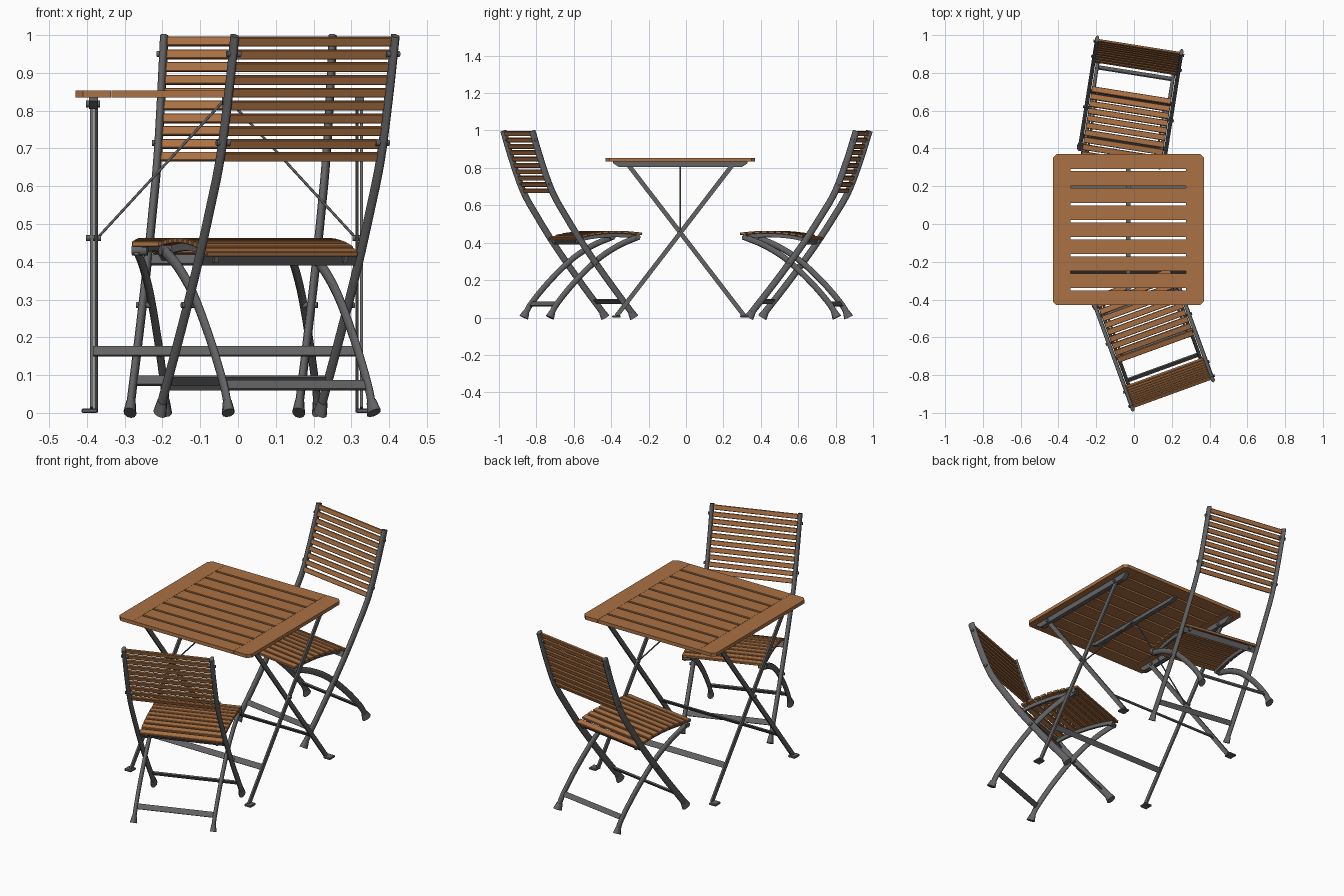
import bpy, bmesh, math
from mathutils import Matrix, Vector

if "Cube" in bpy.data.objects:
    bpy.data.objects.remove(bpy.data.objects["Cube"])


def material(name, rgb):
    m = bpy.data.materials.new(name)
    m.diffuse_color = (*rgb, 1)
    m.use_nodes = True
    m.node_tree.nodes["Principled BSDF"].inputs["Base Color"].default_value = m.diffuse_color
    return m


WOOD = material("oiled wood", (0.40, 0.165, 0.057))
METAL = material("dark grey metal", (0.125, 0.125, 0.13))


def finish(name, bm, mat, places, smooth=False):
    """Turn a bmesh into one object per placement matrix."""
    bmesh.ops.recalc_face_normals(bm, faces=bm.faces)
    me = bpy.data.meshes.new(name)
    bm.to_mesh(me)
    bm.free()
    me.materials.append(mat)
    for p in me.polygons:
        p.use_smooth = smooth and len(p.vertices) == 4
    for m in places:
        ob = bpy.data.objects.new(name, me)
        ob.matrix_world = m
        bpy.context.collection.objects.link(ob)


def box(name, c, size, mat, places, tilt=0.0, bevel=0.0):
    bm = bmesh.new()
    bmesh.ops.create_cube(bm, size=1)
    bmesh.ops.scale(bm, vec=size, verts=bm.verts)
    if bevel:
        bmesh.ops.bevel(bm, geom=bm.edges[:], offset=bevel, segments=1, affect='EDGES')
    bmesh.ops.transform(bm, matrix=Matrix.Translation(c) @ Matrix.Rotation(tilt, 4, 'X'), verts=bm.verts)
    finish(name, bm, mat, places)


def rod(name, a, b, r, places, r2=None, sides=10, squash=1.0):
    a, b = Vector(a), Vector(b)
    d = b - a
    bm = bmesh.new()
    bmesh.ops.create_cone(bm, cap_ends=True, segments=sides, radius1=r,
                          radius2=r if r2 is None else r2, depth=d.length)
    m = Matrix.Translation((a + b) / 2) @ d.to_track_quat('Z', 'Y').to_matrix().to_4x4()
    bmesh.ops.scale(bm, vec=(squash, 1, 1), verts=bm.verts)
    bmesh.ops.transform(bm, matrix=m, verts=bm.verts)
    finish(name, bm, METAL, places, True)


def curve(pts, n=6):
    """Smooth (y, z) points with a Catmull-Rom spline."""
    P = [Vector(p) for p in pts]
    P = [2 * P[0] - P[1]] + P + [2 * P[-1] - P[-2]]
    out = []
    for i in range(1, len(P) - 2):
        a, b, c, d = P[i - 1:i + 3]
        for k in range(n):
            t = k / n
            out.append(0.5 * (2 * b + (c - a) * t + (2 * a - 5 * b + 4 * c - d) * t * t
                              + (3 * b - a - 3 * c + d) * t ** 3))
    return out + [P[-2]]


def sweep(name, path, x, hw, ht, places, sides=10):
    """Tube in a plane of constant x: hw = half width in x, ht = half depth."""
    bm = bmesh.new()
    rings = []
    k = math.sqrt(2) if sides == 4 else 1
    for i, p in enumerate(path):
        t = (path[min(i + 1, len(path) - 1)] - path[max(i - 1, 0)]).normalized()
        n = Vector((-t.y, t.x))
        ring = []
        for s in range(sides):
            a = 2 * math.pi * (s + 0.5) / sides
            q = p + n * math.sin(a) * ht * k
            ring.append(bm.verts.new((x + math.cos(a) * hw * k, q.x, q.y)))
        rings.append(ring)
    for r0, r1 in zip(rings, rings[1:]):
        for s in range(sides):
            bm.faces.new((r0[s], r0[(s + 1) % sides], r1[(s + 1) % sides], r1[s]))
    bm.faces.new(rings[0])
    bm.faces.new(rings[-1][::-1])
    finish(name, bm, METAL, places, sides > 4)


def at(path, key, value):
    """Point and tangent angle where coordinate key reaches value."""
    for p, q in zip(path, path[1:]):
        lo, hi = sorted((p[key], q[key]))
        if lo <= value <= hi:
            d = q - p
            return p + d * ((value - p[key]) / d[key]), math.atan2(d.y, d.x)


# ---------------- table ----------------
T = [Matrix.Translation((-0.03, -0.03, 0))]
ZT, TH = 0.844, 0.019
for i in range(9):
    box("table_slat", (0, -0.3612 + i * 0.0903, ZT), (0.61, 0.0776, TH), WOOD, T)
for s in (-1, 1):
    # end board with clipped outer corners
    bm = bmesh.new()
    outline = [(0.306, -0.4), (0.38, -0.4), (0.4, -0.38), (0.4, 0.38), (0.38, 0.4), (0.306, 0.4)]
    f = bm.faces.new([bm.verts.new((s * x, y, ZT - TH / 2)) for x, y in outline])
    g = bmesh.ops.extrude_face_region(bm, geom=[f])
    bmesh.ops.translate(bm, vec=(0, 0, TH), verts=[v for v in g["geom"] if isinstance(v, bmesh.types.BMVert)])
    finish("table_end_board", bm, WOOD, T)

# rails under the top, with tapered ends
for x, L, h in ((-0.352, 0.36, 0.03), (0, 0.33, 0.02), (0.352, 0.36, 0.03)):
    bm = bmesh.new()
    prof = [(-L, 0.835), (-L, 0.825), (-L + 0.03, 0.835 - h), (L - 0.03, 0.835 - h), (L, 0.825), (L, 0.835)]
    w = 0.024
    f = bm.faces.new([bm.verts.new((x - w / 2, y, z)) for y, z in prof])
    g = bmesh.ops.extrude_face_region(bm, geom=[f])
    bmesh.ops.translate(bm, vec=(w, 0, 0), verts=[v for v in g["geom"] if isinstance(v, bmesh.types.BMVert)])
    finish("table_rail", bm, METAL, T)

# crossed legs, feet, stretchers and stays
for d, off in ((1, 0.357), (-1, 0.345)):
    leg = [Vector((-0.342 * d, 0.008)), Vector((0.283 * d, 0.822))]
    for s in (-1, 1):
        sweep("table_leg", leg, s * off, 0.0045, 0.012, T, 4)
        box("table_foot", (s * 0.363, -0.342 * d, 0.006), (0.042, 0.045, 0.012), METAL, T, bevel=0.003)
        rod("table_top_bolt", (s * 0.335, 0.27 * d, 0.818), (s * 0.372, 0.27 * d, 0.818), 0.009, T)
    p, ang = at(leg, 1, 0.163)
    box("table_stretcher", (0, p.x, p.y), (2 * off, 0.03, 0.006), METAL, T, ang)
for s in (-1, 1):
    rod("table_pivot_bolt", (s * 0.333, 0, 0.463), (s * 0.372, 0, 0.463), 0.008, T)
    rod("table_stay", (s * 0.342, 0, 0.463), (s * 0.012, 0, 0.822), 0.0035, T, sides=8)

# ---------------- chairs (local +y is forward, origin under the top of the back) ----------------
C = [Matrix.Translation((0.028, 0.945, 0)) @ Matrix.Rotation(math.radians(171), 4, 'Z'),
     Matrix.Translation((0.204, -0.899, 0)) @ Matrix.Rotation(math.radians(20), 4, 'Z')]

post = curve([(0, 0.998), (0.05, 0.84), (0.115, 0.67), (0.198, 0.53), (0.297, 0.38), (0.43, 0.2), (0.575, 0.015)])
short = curve([(0.115, 0.015), (0.15, 0.075), (0.25, 0.19), (0.38, 0.31), (0.5, 0.385), (0.615, 0.432)])
seat = curve([(0.25, 0.419), (0.32, 0.441), (0.42, 0.454), (0.52, 0.456), (0.635, 0.447)])

for s in (-1, 1):
    sweep("chair_back_post", post, s * 0.226, 0.011, 0.018, C)
    sweep("chair_curved_leg", short, s * 0.203, 0.010, 0.016, C)
    rail = [p - Vector((0, 0.017)) for p in seat[1:-1]]
    sweep("seat_rail", rail, s * 0.182, 0.006, 0.010, C, 4)
    # flared feet
    rod("post_foot", (s * 0.226, 0.58, 0), (s * 0.226, 0.562, 0.03), 0.026, C, 0.019, squash=0.65)
    rod("leg_foot", (s * 0.205, 0.108, 0), (s * 0.203, 0.122, 0.03), 0.026, C, 0.018, squash=0.65)
    # bolts on the posts
    for z in (0.95, 0.715, 0.285):
        p, _ = at(post, 1, z)
        rod("post_bolt", (s * 0.205, p.x, z), (s * 0.243, p.x, z), 0.008, C)
    rod("seat_hinge", (s * 0.175, 0.605, 0.430), (s * 0.216, 0.605, 0.430), 0.014, C)

# back slats
for i in range(10):
    p, ang = at(post, 1, 0.983 - i * 0.0339)
    box("back_slat", (0, p.x + 0.004, p.y), (0.434, 0.025, 0.012), WOOD, C, ang, 0.002)

# seat slats following the curved seat
for i in range(10):
    p, ang = at(seat, 0, 0.268 + i * 0.0386)
    box("seat_slat", (0, p.x, p.y), (0.426, 0.031, 0.014), WOOD, C, ang, 0.002)

# cross bars
for name, path, z, w in (("post_cross_bar", post, 0.085, 0.44), ("leg_cross_bar", short, 0.073, 0.40)):
    p, ang = at(path, 1, z)
    box(name, (0, p.x, p.y), (w, 0.028, 0.008), METAL, C, ang)
p, ang = at(post, 1, 0.405)
box("seat_rear_bar", (0, p.x, p.y), (0.44, 0.03, 0.008), METAL, C, ang)
